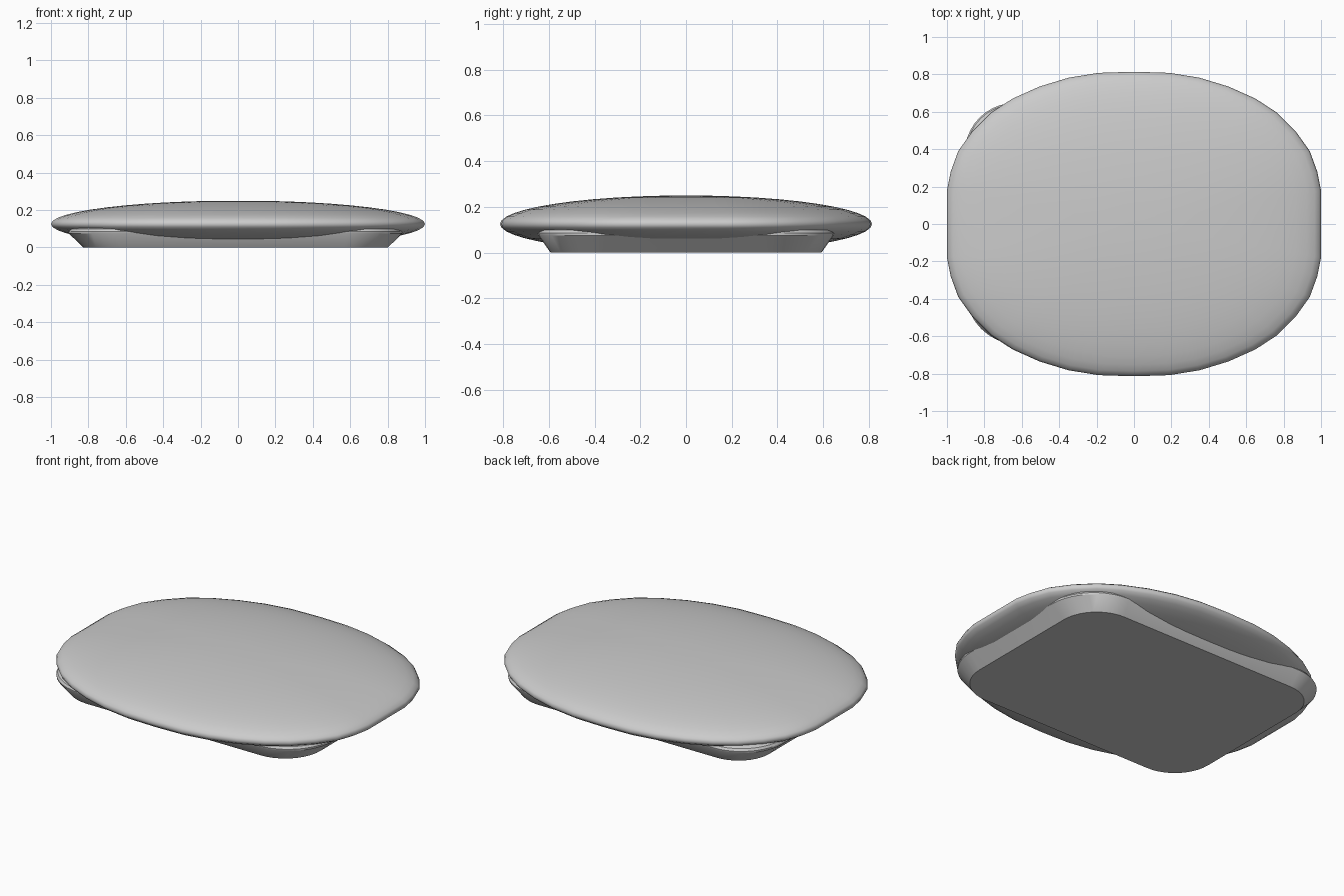
import bpy, bmesh, math

cube = bpy.data.objects.get("Cube")
if cube:
    bpy.data.objects.remove(cube, do_unlink=True)

grey = bpy.data.materials.new("plain_grey")
grey.use_nodes = True
colour = (0.6, 0.6, 0.6, 1)
grey.diffuse_color = colour
grey.node_tree.nodes["Principled BSDF"].inputs["Base Color"].default_value = colour


def loft(name, rings, angle):
    """Skin a stack of closed rings and cap both ends."""
    bm = bmesh.new()
    loops = [[bm.verts.new(p) for p in ring] for ring in rings]
    for low, high in zip(loops, loops[1:]):
        for i in range(len(low)):
            j = (i + 1) % len(low)
            bm.faces.new((low[i], low[j], high[j], high[i]))
    bm.faces.new(loops[0][::-1])
    bm.faces.new(loops[-1])
    bmesh.ops.recalc_face_normals(bm, faces=bm.faces)
    mesh = bpy.data.meshes.new(name)
    bm.to_mesh(mesh)
    bm.free()
    mesh.materials.append(grey)
    obj = bpy.data.objects.new(name, mesh)
    bpy.context.collection.objects.link(obj)
    bpy.ops.object.select_all(action='DESELECT')
    obj.select_set(True)
    bpy.context.view_layer.objects.active = obj
    bpy.ops.object.shade_smooth_by_angle(angle=math.radians(angle))
    return obj


# Pebble body: quarter outline mirrored round, then domed above and below
quarter = [(1, 0.18), (0.98, 0.28), (0.94, 0.39), (0.865, 0.495), (0.765, 0.595),
           (0.65, 0.67), (0.505, 0.735), (0.35, 0.782), (0.19, 0.808)]
half = quarter + [(0, 0.814)] + [(-x, y) for x, y in reversed(quarter)]
outline = half + [(-x, -y) for x, y in half]
body_rings = []
for step in range(-8, 12):
    t = math.radians(step * 7.5)
    body_rings.append([(x * math.cos(t), y * math.cos(t), 0.125 + 0.125 * math.sin(t))
                       for x, y in outline])
loft("pebble_body", body_rings, 60)


# Base: rounded rectangle flaring outward, with a rolled lip
def rounded_rectangle(hx, hy, inset, z):
    points = []
    for corner, (sx, sy) in enumerate([(1, 1), (-1, 1), (-1, -1), (1, -1)]):
        r = (0.27 if corner == 1 else 0.3) - inset
        for k in range(11):
            a = math.radians(90 * corner + 9 * k)
            points.append((sx * (hx - r) + r * math.cos(a) - 0.013,
                           sy * (hy - r) + r * math.sin(a), z))
    return points


base_profile = [(0.815, 0.593, 0.065, 0), (0.892, 0.646, 0, 0.075),
                (0.892, 0.648, 0, 0.085), (0.884, 0.64, 0.008, 0.098),
                (0.86, 0.615, 0.03, 0.108), (0.82, 0.575, 0.07, 0.114)]
loft("flared_base", [rounded_rectangle(*row) for row in base_profile], 30)
